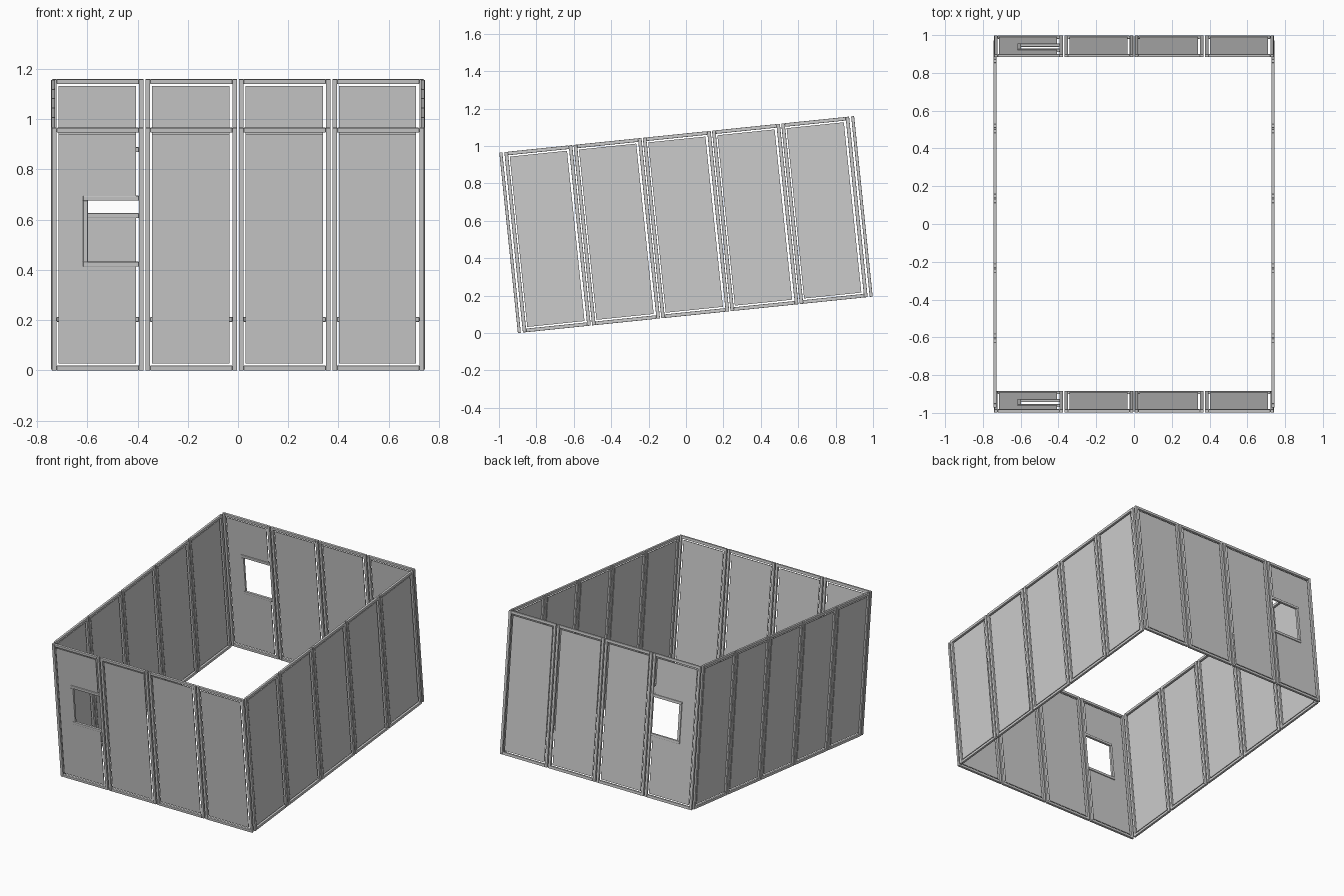
import bpy, bmesh, math
from mathutils import Matrix, Vector

if "Cube" in bpy.data.objects:
    bpy.data.objects.remove(bpy.data.objects["Cube"])

TILT = math.radians(5.87)
LENGTH, HEIGHT, WIDTH = 1.907, 0.97, 1.488
PITCH, PANEL = 0.372, 0.365      # panel spacing and panel width
BAR, DEPTH = 0.019, 0.016        # frame bar face width and depth
GAP, SHEET = 0.012, 0.004        # slit around the sheet, sheet thickness
TOTAL_Z = HEIGHT * math.cos(TILT) + LENGTH * math.sin(TILT)
LEAN = Matrix.Translation((0, 0, TOTAL_Z / 2)) @ Matrix.Rotation(TILT, 4, 'X')


def finish(bm, name, wall):
    """Panels are drawn in an upright x-z plane, then placed on their wall."""
    bm.transform(LEAN @ wall)
    bmesh.ops.recalc_face_normals(bm, faces=bm.faces)
    mesh = bpy.data.meshes.new(name)
    bm.to_mesh(mesh)
    bm.free()
    bpy.context.collection.objects.link(bpy.data.objects.new(name, mesh))


def add_bar(bm, x0, x1, z0, z1, depth=DEPTH):
    """Square bar with slightly rounded edges."""
    size = Matrix.Diagonal((x1 - x0, depth, z1 - z0, 1))
    place = Matrix.Translation(((x0 + x1) / 2, 0, (z0 + z1) / 2))
    verts = bmesh.ops.create_cube(bm, size=1, matrix=place @ size)['verts']
    edges = list({e for v in verts for e in v.link_edges})
    bmesh.ops.bevel(bm, geom=edges, offset=0.0025, segments=2, profile=0.5, affect='EDGES')


def build_panel(name, centre, wall, window=False):
    x0, x1 = centre - PANEL / 2, centre + PANEL / 2
    z0, z1 = -HEIGHT / 2, HEIGHT / 2
    wx, wz0, wz1 = x0 + 0.124, z0 + 0.415, z0 + 0.698

    # Frame: two studs and two rails
    bm = bmesh.new()
    add_bar(bm, x0, x0 + BAR, z0, z1)
    add_bar(bm, x1 - BAR, x1, z0, z1)
    for z in (z0, z1 - BAR):
        add_bar(bm, x0 + BAR, x1 - BAR, z, z + BAR)
    finish(bm, name + "_frame", wall)

    # Infill sheet, notched on one side where there is a window
    a, b = x0 + BAR + GAP * 0.6, x1 - BAR - GAP
    c, d = z0 + BAR + GAP * 0.7, z1 - BAR - GAP * 0.7
    outline = [(a, c), (b, c), (b, d), (a, d)]
    if window:
        outline[2:2] = [(b, wz0), (wx, wz0), (wx, wz1), (b, wz1)]
    bm = bmesh.new()
    face = bm.faces.new([bm.verts.new((x, -SHEET / 2, z)) for x, z in outline])
    new = bmesh.ops.extrude_face_region(bm, geom=[face])['geom']
    bmesh.ops.translate(bm, vec=Vector((0, SHEET, 0)),
                        verts=[v for v in new if isinstance(v, bmesh.types.BMVert)])
    finish(bm, name + "_sheet", wall)

    # Window surround: sill, head and one jamb
    if window:
        bm = bmesh.new()
        add_bar(bm, wx, x1 - BAR, wz0, wz0 + BAR)
        add_bar(bm, wx, x1 - BAR, wz1 - BAR, wz1)
        add_bar(bm, wx, wx + BAR, wz0 + BAR, wz1 - BAR)
        finish(bm, name + "_window_surround", wall)


# Front and back walls, four panels each, window in the first
for side, sign in (("front", -1), ("back", 1)):
    wall = Matrix.Translation((0, sign * (LENGTH - DEPTH) / 2, 0))
    for i in range(4):
        build_panel(f"{side}_panel_{i + 1}", (i - 1.5) * PITCH, wall, window=(i == 0))

# Left and right walls, five panels each
for side, sign in (("left", -1), ("right", 1)):
    wall = (Matrix.Translation((sign * (WIDTH - DEPTH) / 2, 0, 0))
            @ Matrix.Rotation(math.pi / 2, 4, 'Z'))
    for i in range(5):
        build_panel(f"{side}_panel_{i + 1}", (i - 2) * PITCH, wall)
